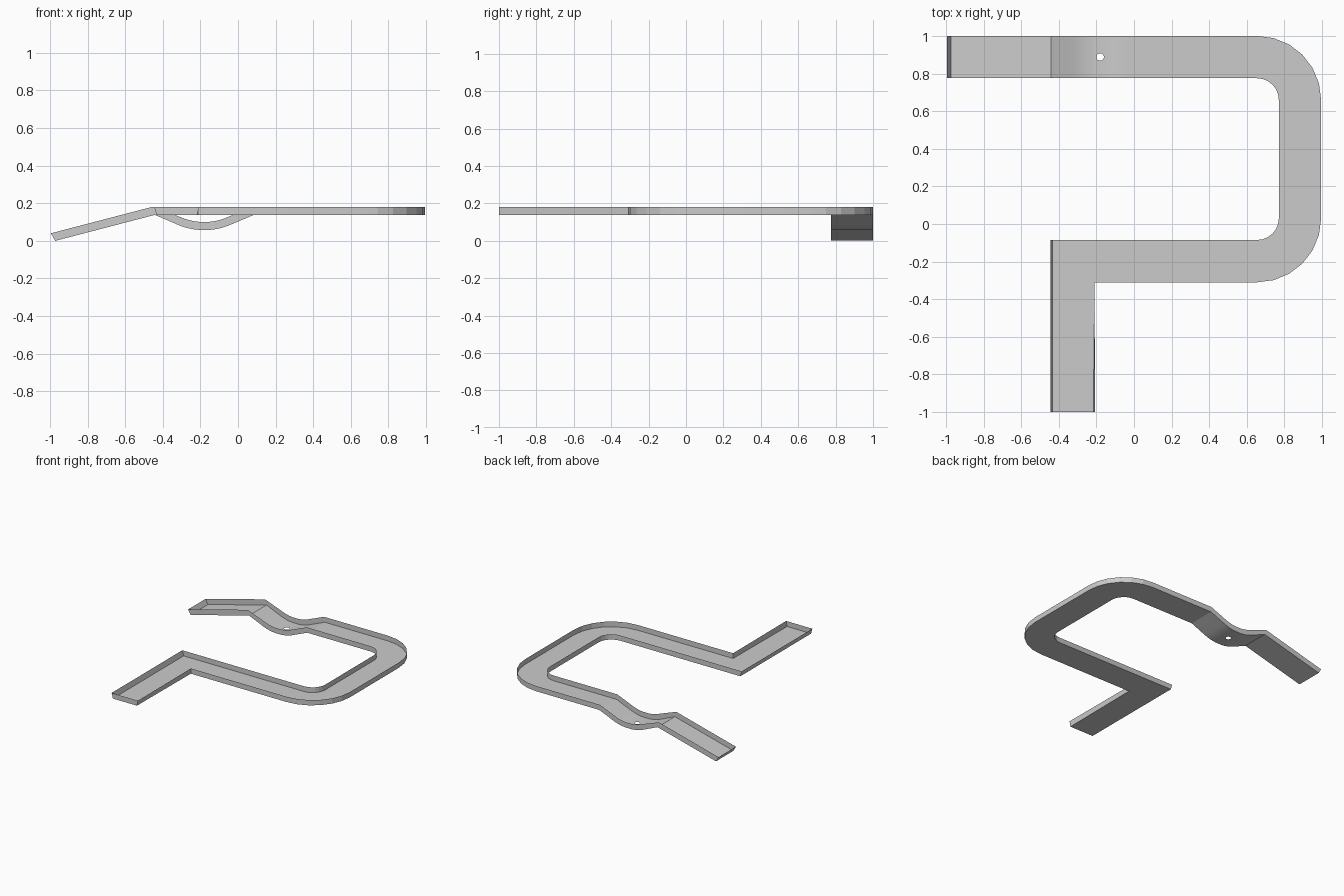
import bpy, bmesh
from math import sin, cos, pi, radians
from mathutils import Vector

if "Cube" in bpy.data.objects:
    bpy.data.objects.remove(bpy.data.objects["Cube"])

OUT, INN = 1.0, 0.775          # y of the two edges of the back run
ZB, ZT = 0.138, 0.181          # floor and rim height of the level part
R_OUT, R_IN, CX = 0.34, 0.115, 0.655
DIP_X, DIP_R, DIP_A, WALL = -0.18, 0.36, radians(23.7), 0.043

stations = []                  # each: rim left, floor left, floor right, rim right


def across(bx, bz, tx, tz):
    """Station across the back run: floor at (bx, bz), rim at (tx, tz)."""
    stations.append([(tx, OUT, tz), (bx, OUT, bz), (bx, INN, bz), (tx, INN, tz)])


def level(left, right, left_rim=None, right_rim=None):
    """Station on the level part."""
    stations.append([(*(left_rim or left), ZT), (*left, ZB),
                     (*right, ZB), (*(right_rim or right), ZT)])


# Sloping ramp up to the ridge
across(-0.972, 0.0, -0.995, 0.04)
across(-0.442, ZB, -0.455, ZT)

# Rounded dip, odd number of steps leaves a middle panel for the hole
N = 13
zc = 0.057 + DIP_R
for i in range(N + 1):
    if i in (N // 2, N // 2 + 1):
        a = (i - N / 2) * 2 * 0.085
    else:
        a = -DIP_A + 2 * DIP_A * i / N
        if abs(a) < 0.09:
            continue
    r = DIP_R - WALL
    across(DIP_X + DIP_R * sin(a), zc - DIP_R * cos(a),
           DIP_X + r * sin(a), zc - r * cos(a))
across(0.085, ZB, 0.08, ZT)

# Two rounded corners on the right
for cy, start in ((0.66, pi / 2), (0.03, 0)):
    for i in range(7):
        a = start - i * pi / 12
        d = Vector((cos(a), sin(a)))
        c = Vector((CX, cy))
        level(tuple(c + d * R_OUT), tuple(c + d * R_IN))

# Square corner and front leg
level((-0.21, -0.31), (-0.433, -0.085), None, (-0.445, -0.085))
level((-0.216, -1.0), (-0.433, -1.0), (-0.207, -1.0), (-0.445, -1.0))

# Open-topped channel: floor, side walls and end walls
bm = bmesh.new()
rings = [[bm.verts.new(p) for p in s] for s in stations]
panel = None
for a, b in zip(rings, rings[1:]):
    for k in range(3):
        f = bm.faces.new((a[k], a[k + 1], b[k + 1], b[k]))
        if k == 1 and a[1].co.x < DIP_X < b[1].co.x and a[1].co.y > 0.9:
            panel = f
bm.faces.new(rings[0])
bm.faces.new(rings[-1][::-1])

# Small drain hole in the lowest panel
edges = list(panel.edges)
z = panel.calc_center_median().z
bm.faces.remove(panel)
hole = [bm.verts.new((DIP_X + 0.02 * cos(2 * pi * i / 16),
                      0.888 + 0.02 * sin(2 * pi * i / 16), z)) for i in range(16)]
edges += [bm.edges.new((hole[i], hole[i - 1])) for i in range(16)]
bmesh.ops.triangle_fill(bm, edges=edges, use_beauty=True)
bmesh.ops.recalc_face_normals(bm, faces=bm.faces)

# Floor underside faces down
bm.faces.ensure_lookup_table()
if max(bm.faces, key=lambda f: f.calc_area()).normal.z > 0:
    bmesh.ops.reverse_faces(bm, faces=bm.faces)

mesh = bpy.data.meshes.new("channel")
bm.to_mesh(mesh)
bm.free()
channel = bpy.data.objects.new("channel", mesh)
bpy.context.collection.objects.link(channel)
bpy.context.view_layer.objects.active = channel
channel.select_set(True)
bpy.ops.object.shade_smooth_by_angle(angle=radians(10))
